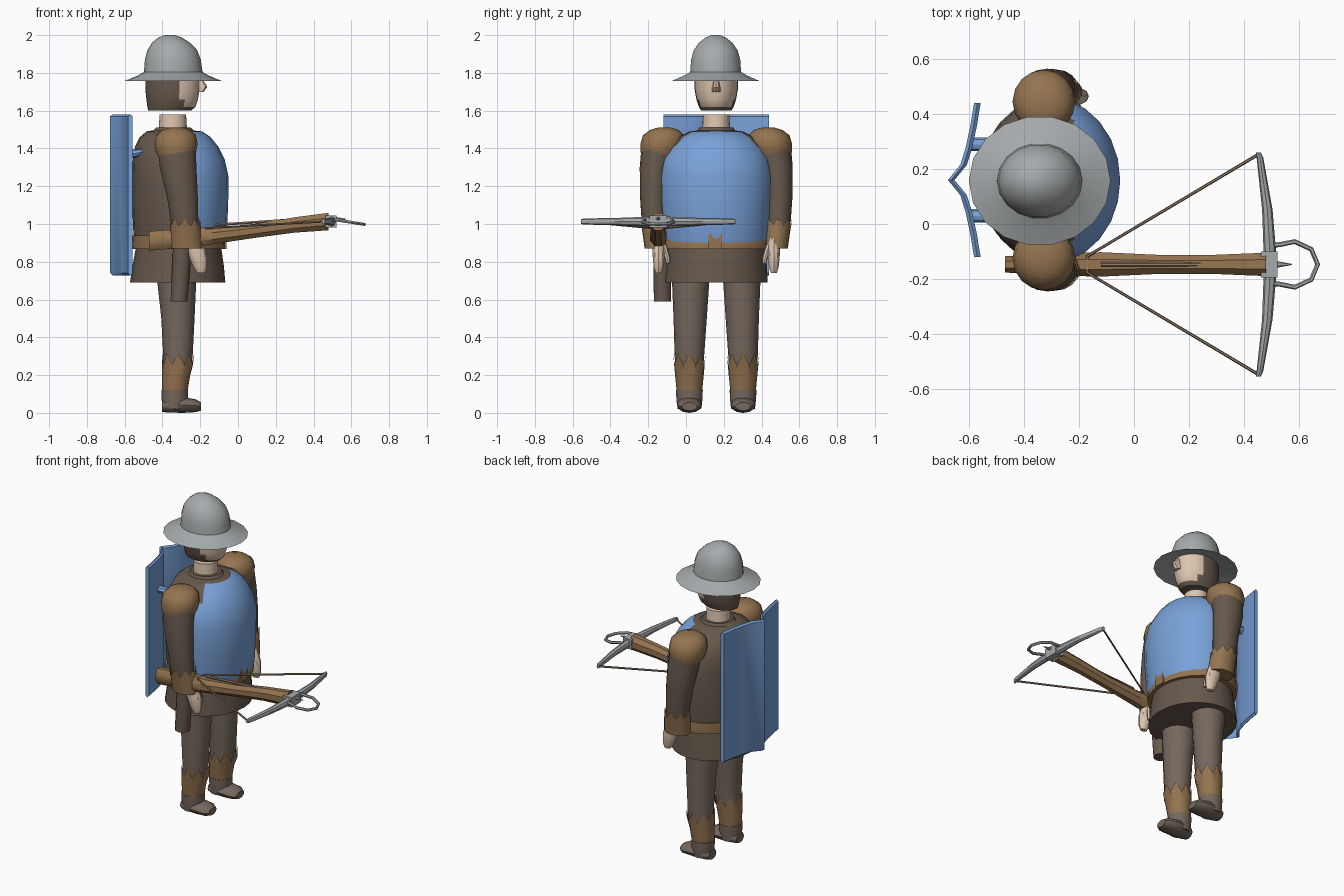
import bpy, bmesh, math
from mathutils import Vector

MID = 0.16  # body centre line in y


def material(name, rgb):
    m = bpy.data.materials.new(name)
    m.diffuse_color = (*rgb, 1)
    return m


steel = material("steel", (0.38, 0.40, 0.41))
blue = material("blue_cloth", (0.19, 0.36, 0.69))
cloth = material("dark_cloth", (0.135, 0.10, 0.075))
hose = material("hose_cloth", (0.18, 0.14, 0.11))
leather = material("leather", (0.30, 0.175, 0.08))
skin = material("skin", (0.73, 0.56, 0.43))
cord = material("cord", (0.30, 0.21, 0.14))


def finish(name, bm, mats, rule=None):
    bmesh.ops.recalc_face_normals(bm, faces=bm.faces)
    if rule:
        for f in bm.faces:
            f.material_index = rule(f.calc_center_median())
    me = bpy.data.meshes.new(name)
    bm.to_mesh(me)
    bm.free()
    for m in mats:
        me.materials.append(m)
    ob = bpy.data.objects.new(name, me)
    bpy.context.collection.objects.link(ob)
    return ob


def loft(name, sections, mats, n=16, axis="z", rule=None, jag=0.0, mirror=False, turn=0.0):
    """Elliptical rings (position, centre a, centre b, radius a, radius b) along an axis.
    jag drops every second point of the last ring; mirror adds a copy across the body."""
    if not isinstance(mats, list):
        mats = [mats]
    bm = bmesh.new()
    rings = []
    for k, (p, ca, cb, ra, rb) in enumerate(sections):
        ring = []
        for i in range(n):
            t = 2 * math.pi * (i + turn) / n
            a, b = ca + ra * math.cos(t), cb + rb * math.sin(t)
            q = p - jag * (i % 2) if k == len(sections) - 1 else p
            ring.append(bm.verts.new({"z": (a, b, q), "x": (q, a, b), "y": (a, q, b)}[axis]))
        rings.append(ring)
    for r, s in zip(rings, rings[1:]):
        for i in range(n):
            bm.faces.new((r[i], r[(i + 1) % n], s[(i + 1) % n], s[i]))
    bm.faces.new(rings[0])
    if not jag:
        bm.faces.new(rings[-1])
    if mirror:
        geo = bmesh.ops.duplicate(bm, geom=bm.verts[:] + bm.edges[:] + bm.faces[:])["geom"]
        for v in geo:
            if isinstance(v, bmesh.types.BMVert):
                v.co.y = 2 * MID - v.co.y
    return finish(name, bm, mats, rule)


def span(z, x0, x1, y0, y1):
    return (z, (x0 + x1) / 2, (y0 + y1) / 2, (x1 - x0) / 2, (y1 - y0) / 2)


def box(name, lo, hi, mat):
    bm = bmesh.new()
    bmesh.ops.create_cube(bm, size=1)
    lo, hi = Vector(lo), Vector(hi)
    for v in bm.verts:
        v.co = (lo + hi) / 2 + v.co * (hi - lo)
    return finish(name, bm, [mat])


def tube(name, pts, radius, mat):
    cu = bpy.data.curves.new(name + "_path", "CURVE")
    cu.dimensions = "3D"
    cu.bevel_depth = radius
    cu.bevel_resolution = 1
    cu.use_fill_caps = True
    sp = cu.splines.new("POLY")
    sp.points.add(len(pts) - 1)
    for p, co in zip(sp.points, pts):
        p.co = (*co, 1)
    tmp = bpy.data.objects.new(name + "_path", cu)
    me = bpy.data.meshes.new_from_object(tmp)
    bpy.data.objects.remove(tmp)
    me.name = name
    me.materials.clear()
    me.materials.append(mat)
    bpy.context.collection.objects.link(bpy.data.objects.new(name, me))


# Helmet: thin sloping brim and dome
loft("helmet", [(1.79, -.345, .157, .13, .12), (1.757, -.343, .157, .258, .236),
                (1.785, -.343, .157, .19, .172), (1.805, -.343, .157, .155, .137),
                (1.87, -.345, .157, .148, .132), (1.92, -.348, .157, .132, .118),
                (1.96, -.355, .157, .10, .09), (1.987, -.36, .157, .062, .055),
                (2.0, -.362, .157, .025, .022)], steel, n=18)

# Head: hood with the face left open, and nose
loft("head", [span(1.60, -.475, -.25, .08, .24), span(1.62, -.48, -.225, .068, .252),
              span(1.66, -.485, -.212, .055, .265), span(1.71, -.49, -.203, .046, .274),
              span(1.79, -.49, -.203, .046, .274)], [cloth, skin], n=24,
     rule=lambda c: int(c.x > -.325 + max(0, 1.68 - c.z) * .8 and c.z > 1.615))
loft("nose", [(1.70, -.205, MID, .022, .022), (1.722, -.198, MID, .034, .022),
              (1.735, -.20, MID, .034, .018), (1.775, -.212, MID, .016, .012)], skin, n=8)
loft("neck", [(1.46, -.345, MID, .078, .075), (1.58, -.345, MID, .07, .07)], skin)

# Torso: blue breast in front, dark cloth behind and at the collar
loft("torso", [span(.87, -.545, -.075, -.115, .435), span(.93, -.553, -.06, -.125, .445),
               span(1.1, -.56, -.052, -.14, .455), span(1.25, -.56, -.05, -.143, .46),
               span(1.34, -.557, -.07, -.13, .445), span(1.41, -.545, -.105, -.09, .41),
               span(1.46, -.52, -.145, -.04, .36), span(1.49, -.485, -.19, .02, .30),
               span(1.495, -.45, -.235, .06, .26), span(1.51, -.435, -.25, .07, .25)],
     [cloth, blue], n=24, rule=lambda c: int(c.x > -.245 and .875 < c.z < 1.485))
loft("belt", [span(.868, -.56, -.068, -.128, .448), span(.90, -.563, -.066, -.13, .45),
              span(.938, -.563, -.085, -.126, .446)], leather, n=24)
box("belt_pouch", (-.10, .12, .868), (-.062, .19, .948), leather)
loft("skirt", [span(.69, -.572, -.067, -.118, .432), span(.78, -.558, -.075, -.108, .428),
               span(.88, -.54, -.09, -.10, .42)], cloth, n=24)

# Legs, boot shafts and shoes
loft("legs", [(.08, -.335, .018, .06, .062), (.3, -.318, .018, .078, .078),
              (.5, -.318, .022, .088, .088), (.72, -.325, .025, .105, .10)], hose, mirror=True)
loft("boot_shafts", [(.11, -.335, .018, .067, .067), (.2, -.328, .018, .075, .076),
                     (.315, -.317, .018, .085, .086)], leather, jag=.06, mirror=True)
loft("shoe_ankles", [(.02, -.335, .018, .064, .062), (.07, -.335, .018, .069, .069),
                     (.122, -.335, .018, .071, .071)], hose, mirror=True)
loft("shoe_feet", [(-.402, .018, .035, .04, .03), (-.37, .018, .04, .06, .038),
                   (-.29, .018, .042, .067, .042), (-.225, .018, .038, .064, .034),
                   (-.195, .018, .034, .04, .022)], hose, n=12, axis="x", mirror=True)

# Arms, shoulder caps, cuffs and hands
loft("arms", [(.90, -.27, -.165, .07, .055), (1.02, -.283, -.17, .073, .065),
              (1.15, -.295, -.172, .082, .072), (1.3, -.317, -.165, .097, .08),
              (1.42, -.325, -.14, .10, .095)], cloth, mirror=True)
loft("shoulder_caps", [(1.355, -.328, -.14, .095, .095), (1.385, -.328, -.133, .108, .108),
                       (1.425, -.328, -.125, .114, .116), (1.47, -.328, -.12, .105, .108),
                       (1.498, -.328, -.115, .075, .075), (1.51, -.328, -.115, .035, .035)],
     leather, mirror=True)
loft("cuffs", [(.87, -.27, -.155, .085, .064), (.95, -.275, -.162, .083, .068),
               (1.03, -.282, -.17, .08, .072)], leather, jag=.04, mirror=True)
loft("hands", [(.74, -.195, -.145, .022, .016), (.77, -.2, -.145, .036, .027),
               (.84, -.215, -.145, .05, .034), (.90, -.23, -.145, .045, .034),
               (.93, -.235, -.145, .04, .03)], skin, n=10, mirror=True)
loft("thumbs", [(.79, -.20, -.095, .012, .01), (.82, -.205, -.098, .018, .015),
                (.89, -.225, -.12, .022, .018)], skin, n=8, mirror=True)

# Quiver hanging on the right hip
loft("quiver", [(.59, -.312, -.125, .045, .045), (.92, -.292, -.125, .05, .05)], cloth, n=12)

# Shield on the back: folded plate with a central ridge
half = [(0, -.677), (.055, -.632), (.12, -.612), (.20, -.595), (.28, -.582)]
profile = [(MID - d, x) for d, x in reversed(half)] + [(MID + d, x) for d, x in half[1:]]
bm = bmesh.new()
cols = [[bm.verts.new((x + dx, y, z)) for dx, z in
         ((0, .74), (0, 1.57), (.012, 1.58), (.024, 1.57), (.024, .74), (.012, .728))]
        for y, x in profile]
for a, b in zip(cols, cols[1:]):
    for i in range(6):
        bm.faces.new((a[i], a[(i + 1) % 6], b[(i + 1) % 6], b[i]))
bm.faces.new(cols[0])
bm.faces.new(cols[-1])
finish("shield", bm, [blue])
for y in (.03, .29):
    loft("shield_strap", [(-.60, y, 1.37, .025, .022), (-.535, y, 1.375, .025, .022),
                          (-.50, y, 1.385, .02, .012)], blue, n=8, axis="x")

# Crossbow: stock, steel head, bow, stirrup, bolt and string
BY = -.147
loft("crossbow_stock", [(-.47, BY, .91, .032, .055), (-.2, BY, .932, .046, .055),
                        (-.12, BY, .938, .048, .046), (.1, BY, .965, .037, .04),
                        (.3, BY, .995, .038, .044), (.48, BY, 1.013, .046, .05)],
     leather, n=8, axis="x", turn=.5)
box("crossbow_head", (.462, BY - .047, .982), (.522, BY + .047, 1.045), steel)
loft("crossbow_bow", [(BY + s * d, x, 1.013, rx, rz) for s, d, x, rx, rz in (
    (-1, .408, .452, .009, .013), (-1, .39, .458, .012, .016), (-1, .2, .485, .019, .02),
    (1, 0, .497, .024, .028), (1, .2, .485, .019, .02), (1, .39, .458, .012, .016),
    (1, .408, .452, .009, .013))], steel, n=8, axis="y")
side = [(.51, .07), (.53, .072), (.585, .083), (.645, .055)]
loop = [(x, -d) for x, d in side] + [(.668, 0)] + [(x, d) for x, d in reversed(side)]
tube("crossbow_stirrup", [(x, BY + d, 1.025 - (x - .5) * .16) for x, d in loop], .009, steel)
loft("bolt_shaft", [(-.12, BY, .995, .008, .008), (.52, BY, 1.038, .008, .008)],
     cord, n=6, axis="x")
loft("bolt_tip", [(.515, BY, 1.03, .013, .01), (.575, BY, 1.025, .002, .002)],
     steel, n=6, axis="x")
tube("crossbow_string", [(.452, BY - .4, 1.013), (-.17, BY - .03, .978),
                         (-.17, BY + .03, .978), (.452, BY + .4, 1.013)], .006, cord)

# Smooth shading with crisp edges
meshes = [o for o in bpy.context.scene.objects if o.type == "MESH"]
for o in meshes:
    o.select_set(True)
bpy.context.view_layer.objects.active = meshes[0]
bpy.ops.object.shade_smooth_by_angle(angle=math.radians(38))
